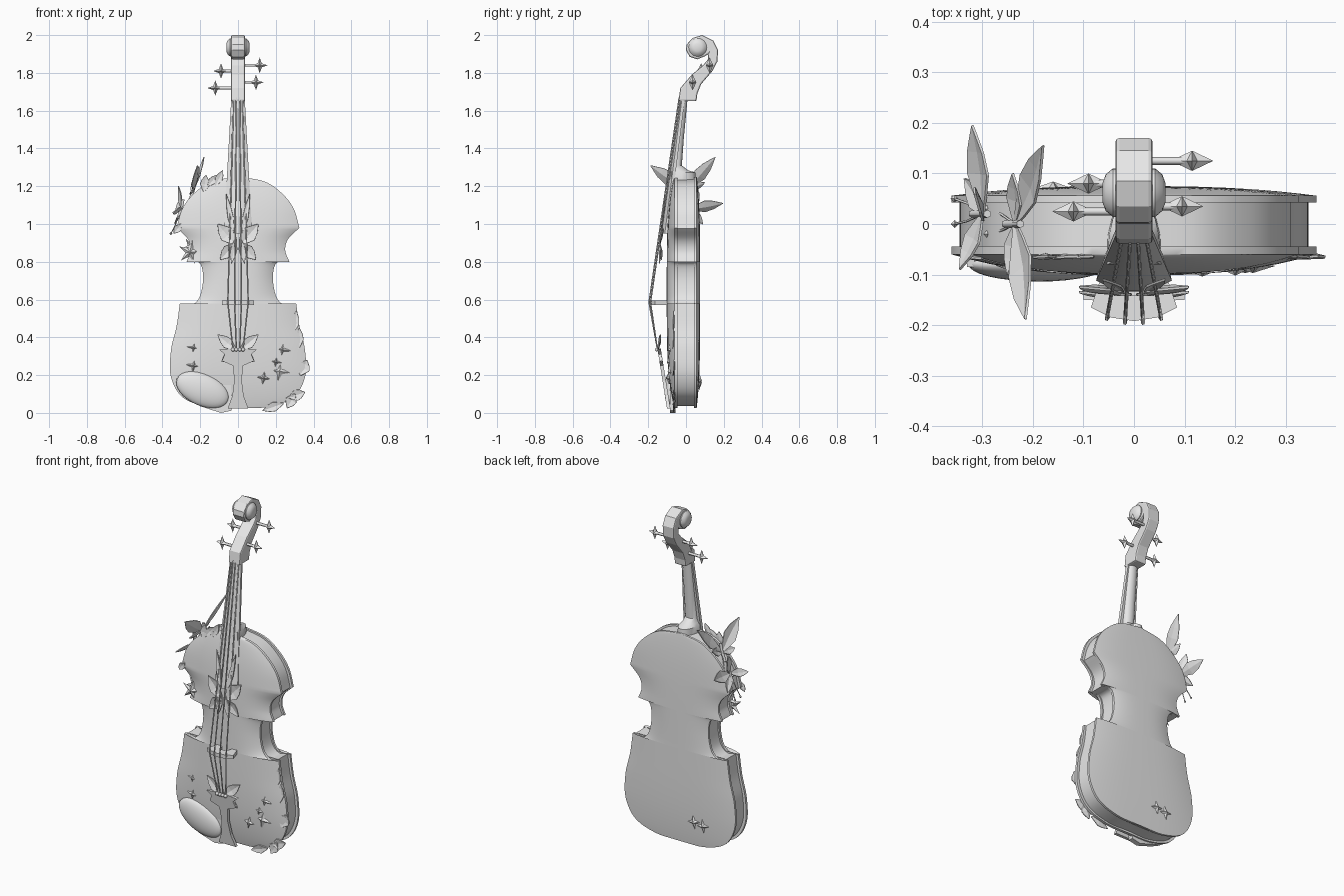
import bpy, bmesh, math
from mathutils import Vector as V

if "Cube" in bpy.data.objects:
    bpy.data.objects.remove(bpy.data.objects["Cube"])

grey = bpy.data.materials.new("plain_grey")
grey.diffuse_color = (0.8, 0.8, 0.8, 1)
grey.use_nodes = True
grey.node_tree.nodes["Principled BSDF"].inputs["Base Color"].default_value = grey.diffuse_color


def finish(ob, smooth=None):
    ob.data.materials.append(grey)
    if smooth:
        bpy.ops.object.select_all(action='DESELECT')
        ob.select_set(True)
        bpy.context.view_layer.objects.active = ob
        bpy.ops.object.shade_smooth_by_angle(angle=math.radians(smooth))
    return ob


def make(name, verts, faces, smooth=None):
    me = bpy.data.meshes.new(name)
    me.from_pydata([tuple(v) for v in verts], [], faces)
    bm = bmesh.new()
    bm.from_mesh(me)
    bmesh.ops.recalc_face_normals(bm, faces=bm.faces)
    bm.to_mesh(me)
    bm.free()
    ob = bpy.data.objects.new(name, me)
    bpy.context.collection.objects.link(ob)
    return finish(ob, smooth)


def loft(name, rings, smooth=35, caps=True):
    n = len(rings[0])
    faces = [(r*n+i, r*n+(i+1) % n, (r+1)*n+(i+1) % n, (r+1)*n+i)
             for r in range(len(rings)-1) for i in range(n)]
    if caps:
        faces += [tuple(range(n)), tuple(range((len(rings)-1)*n, len(rings)*n))]
    return make(name, [v for r in rings for v in r], faces, smooth)


def prism(name, pts, offset, smooth=None):
    o = V(offset)
    return loft(name, [[V(p) for p in pts], [V(p)+o for p in pts]], smooth)


def curve_pts(pts, steps=7):
    """Catmull-Rom samples, last point left out."""
    p = [V(q) for q in pts]
    p = [2*p[0]-p[1]] + p + [2*p[-1]-p[-2]]
    out = []
    for i in range(1, len(p)-2):
        for k in range(steps):
            t = k/steps
            a, b, c, d = p[i-1:i+3]
            out.append(0.5*(2*b + (c-a)*t + (2*a-5*b+4*c-d)*t*t + (3*b-a-3*c+d)*t**3))
    return out


def rod(name, pts, r):
    cu = bpy.data.curves.new(name, 'CURVE')
    cu.dimensions = '3D'
    cu.bevel_depth, cu.bevel_resolution, cu.use_fill_caps = r, 1, True
    sp = cu.splines.new('POLY')
    sp.points.add(len(pts)-1)
    for q, p in zip(sp.points, pts):
        q.co = (*p, 1)
    ob = bpy.data.objects.new(name, cu)
    bpy.context.collection.objects.link(ob)
    return finish(ob)


def leaf(name, base, tip, width, normal, thick=0.005):
    """Pointed leaf or wing, gently folded along its midrib."""
    base, tip, nrm = V(base), V(tip), V(normal).normalized()
    side = (tip-base).cross(nrm).normalized()
    prof = [(0, .12), (.2, .55), (.45, 1), (.7, .75), (.88, .32), (1, .02)]
    verts, faces = [], []
    for t, w in prof:
        c = base.lerp(tip, t)
        s = side*width*0.5*w
        verts += [c+s, c-nrm*width*0.12*w, c-s]
    for i in range(len(prof)-1):
        for k in (0, 1):
            faces.append((3*i+k, 3*i+k+1, 3*i+k+4, 3*i+k+3))
    ob = make(name, verts, faces)
    m = ob.modifiers.new("thickness", 'SOLIDIFY')
    m.thickness, m.offset = thick, 0


def star(name, c, r, depth, n=4, turn=0.0, inner=0.36):
    """Star in the xz plane with a ridge point on both sides."""
    c = V(c)
    verts = [c+V((0, -depth, 0)), c+V((0, depth, 0))]
    for i in range(2*n):
        a = turn + math.pi*i/n
        q = r if i % 2 == 0 else r*inner
        verts.append(c+V((q*math.sin(a), 0, q*math.cos(a))))
    faces = []
    for i in range(2*n):
        j = (i+1) % (2*n)
        faces += [(0, 2+i, 2+j), (1, 2+j, 2+i)]
    make(name, verts, faces)


# body outline: four smooth runs per side, meeting at the corners
runs = [[(0, .03), (.15, .03), (.29, .08), (.355, .19), (.355, .33), (.325, .46), (.308, .58)],
        [(.308, .58), (.25, .57), (.205, .61), (.185, .70), (.193, .775), (.22, .802), (.272, .80)],
        [(.272, .80), (.25, .86), (.265, .92), (.325, .98)],
        [(.325, .98), (.295, 1.08), (.235, 1.16), (.14, 1.225), (0, 1.25)]]
half = [q for r in runs for q in curve_pts(r)]
outline = half + [V((0, 1.25))] + [V((-q.x, q.y)) for q in reversed(half[1:])]


def ring(t, y, lift=0.0, inset=1.0):
    pts = []
    for q in outline:
        z = .64 + (q.y-.64)*inset
        taper = max(0, 1 - abs((z-.64)/.62)**4)
        pts.append(V((q.x*t, y + lift*taper, z)))
    return pts


def arched_plate(name, y_in, y_out, arch):
    rings = [ring(.0, y_in), ring(1, y_in), ring(1, y_out)]
    for t in (.97, .9, .8, .68, .54, .38, .2, 0):
        rings.append(ring(t, y_out, arch*(1-t**3)))
    loft(name, rings, caps=False)


loft("ribs", [ring(.955, -.05, 0, .985), ring(.955, .048, 0, .985)], caps=False)
arched_plate("top_plate", -.045, -.06, -.042)
arched_plate("back_plate", .043, .056, .019)

# neck with flared heel: half-round sections
neck = []
for z, yf, yb, w in [(1.22, -.08, .052, .055), (1.272, -.08, .05, .052), (1.285, -.075, .01, .043),
                     (1.31, -.072, -.022, .038), (1.45, -.05, -.012, .035), (1.66, -.025, .008, .032)]:
    arc = [math.pi*i/10 for i in range(11)]
    neck.append([V((w*math.cos(a), yf+(yb-yf)*math.sin(a)**.7 if 0 < a < 3.14 else yf, z)) for a in arc])
loft("neck", neck)

# fingerboard, arched across and widening to the lower end
board = []
for z, y, w in [(1.66, -.022, .036), (.95, -.112, .075)]:
    top = [V((w*k/4, y - w*.28*(1-(k/4)**2), z)) for k in range(-4, 5)]
    board.append(top + [V((w*.95, y+.016, z)), V((-w*.95, y+.016, z))])
loft("fingerboard", board)

# pegbox and scroll
prof = [(.055, 1.65), (.06, 1.69), (.08, 1.74), (.14, 1.81), (.166, 1.86), (.17, 1.92), (.145, 1.97),
        (.085, 2.0), (.035, 1.985), (.003, 1.95), (.0, 1.92), (.02, 1.885), (.06, 1.872), (.10, 1.888),
        (.118, 1.90), (.115, 1.87), (.09, 1.84), (.03, 1.79), (-.03, 1.72), (-.04, 1.65)]
scroll = prism("pegbox_scroll", [(-.037, y, z) for y, z in prof], (.074, 0, 0))
b = scroll.modifiers.new("soft_edges", 'BEVEL')
b.width, b.segments, b.limit_method, b.angle_limit = .008, 2, 'ANGLE', math.radians(60)
eye = [[V((x, .062+r*math.cos(a), 1.935+r*math.sin(a))) for a in [math.tau*i/24 for i in range(24)]]
       for x, r in [(-.062, .02), (-.056, .036), (-.042, .048), (.042, .048), (.056, .036), (.062, .02)]]
loft("scroll_eye", eye)

# tuning pegs with star finials
for x, y, z in [(.115, .125, 1.84), (.095, .035, 1.75), (-.09, .08, 1.81), (-.12, .025, 1.72)]:
    s = math.copysign(1, x)
    rod("peg_shaft", [(s*.02, y, z), (x, y, z)], .008)
    star("peg_finial", (x, y, z), .042, .02)

# strings over the bridge to the tailpiece
for k in (-1.5, -.5, .5, 1.5):
    dip = .004*abs(k)**2
    rod("string", [(k*.016, -.037+dip, 1.67), (k*.036, -.197+dip, .585), (k*.018, -.152, .34)], .0038)
    bpy.ops.mesh.primitive_uv_sphere_add(segments=10, ring_count=6, radius=.01, location=(k*.018, -.155, .335))
    bead = bpy.context.object
    bead.name = "string_bead"
    finish(bead, 40)

# bridge: thin fan standing off the top plate
arc = [(-.085, -.165), (-.045, -.185), (0, -.192), (.045, -.185), (.085, -.165), (.062, -.095), (.035, -.095),
       (.018, -.14), (-.018, -.14), (-.035, -.095), (-.062, -.095)]
prism("bridge", [(x, y, .572) for x, y in arc], (0, 0, .022))

# tailpiece, leaning out toward the strings
tail = [(.055, .022), (.03, .09), (.02, .17), (.026, .25), (.085, .275), (.07, .31), (.1, .335), (.04, .34)]
tail = tail + [(-x, z) for x, z in reversed(tail)]
prism("tailpiece", [(x, -.097-.16*z, z) for x, z in tail], (0, .018, 0))

# winged ornaments on tailpiece and fingerboard end
for s in (-1, 1):
    leaf("tail_wing", (s*.01, -.15, .33), (s*.108, -.135, .415), .06, (0, -1, 0))
    leaf("tail_wing", (s*.01, -.145, .33), (s*.088, -.13, .27), .05, (0, -1, 0))
    leaf("board_wing", (s*.012, -.14, .89), (s*.108, -.125, 1.0), .08, (0, -1, 0))
    leaf("board_wing", (s*.012, -.14, .90), (s*.095, -.13, .81), .065, (0, -1, 0))
    leaf("board_leaf", (s*.02, -.135, .93), (s*.062, -.11, 1.16), .03, (0, -1, 0))
    leaf("board_leaf", (s*.01, -.14, .93), (s*.035, -.14, .79), .035, (0, -1, 0))

# chin rest: base and raised cup
base = [(-.33, .18), (-.28, .212), (-.2, .222), (-.09, .21), (-.04, .165), (-.032, .09), (-.035, .012),
        (-.09, 0), (-.2, .035), (-.29, .1)]
prism("chin_rest_base", [(x, -.055, z) for x, z in base], (0, -.03, 0))
bpy.ops.mesh.primitive_uv_sphere_add(segments=32, ring_count=16, location=(-.188, -.08, .122),
                                     rotation=(0, math.radians(24), 0), scale=(.148, .034, .084))
cup = bpy.context.object
cup.name = "chin_rest_cup"
finish(cup, 60)

# raised stars on the plates
for x, z, r, y in [(.22, .22, .055, -.083), (.235, .335, .045, -.083), (.135, .185, .035, -.09),
                   (.20, .27, .03, -.088), (-.235, .345, .035, -.083), (-.235, .25, .04, -.082),
                   (-.10, .17, .04, .07), (-.16, .16, .04, .07)]:
    star("plate_star", (x, y, z), r, .014, turn=.15)
star("waist_star", (-.255, -.068, .85), .065, .014, 5, .2)
star("waist_star", (-.25, -.055, .88), .05, .014, 5, .7)

# small leaves along the rim
for a, c, w in [((.29, .42), (.31, .54), .05), ((.32, .34), (.325, .45), .05), ((.33, .2), (.365, .28), .07),
                ((.27, .08), (.355, .11), .06), ((.24, .05), (.13, .012), .05), ((.3, .1), (.26, .025), .06),
                ((-.12, 1.2), (-.08, 1.285), .04), ((-.18, 1.17), (-.17, 1.26), .05),
                ((-.16, 1.2), (-.11, 1.26), .04), ((-.3, 1.0), (-.34, .95), .04)]:
    leaf("rim_leaf", (a[0], -.068, a[1]), (c[0], -.064, c[1]), w, (0, -1, 0))

# two butterflies on the shoulder: (start, tip, width) per wing
for c, wings in [((-.235, 0, 1.18), [((-.18, .155, 1.355), .075), ((-.215, -.188, 1.31), .085),
                                     ((-.24, .10, 1.22), .05), ((-.25, -.10, 1.17), .05)]),
                 ((-.30, .02, 1.08), [((-.32, .195, 1.11), .07), ((-.315, .06, 1.20), .07),
                                      ((-.345, -.09, 1.06), .05), ((-.335, .09, 1.0), .05)])]:
    c = V(c)
    for tip, w in wings:
        leaf("butterfly_wing", c, tip, w, (-.8, 0, .55))
    rod("butterfly_body", [c+V((.01, 0, .05)), c, c+V((-.02, 0, -.05))], .008)
    for dy in (-.02, .03):
        end = c+V((-.055, dy, -.13))
        rod("butterfly_feeler", [c, c+V((-.03, dy*.7, -.08)), end], .0025)
        star("feeler_tip", end, .008, .008, 4, 0, .8)
